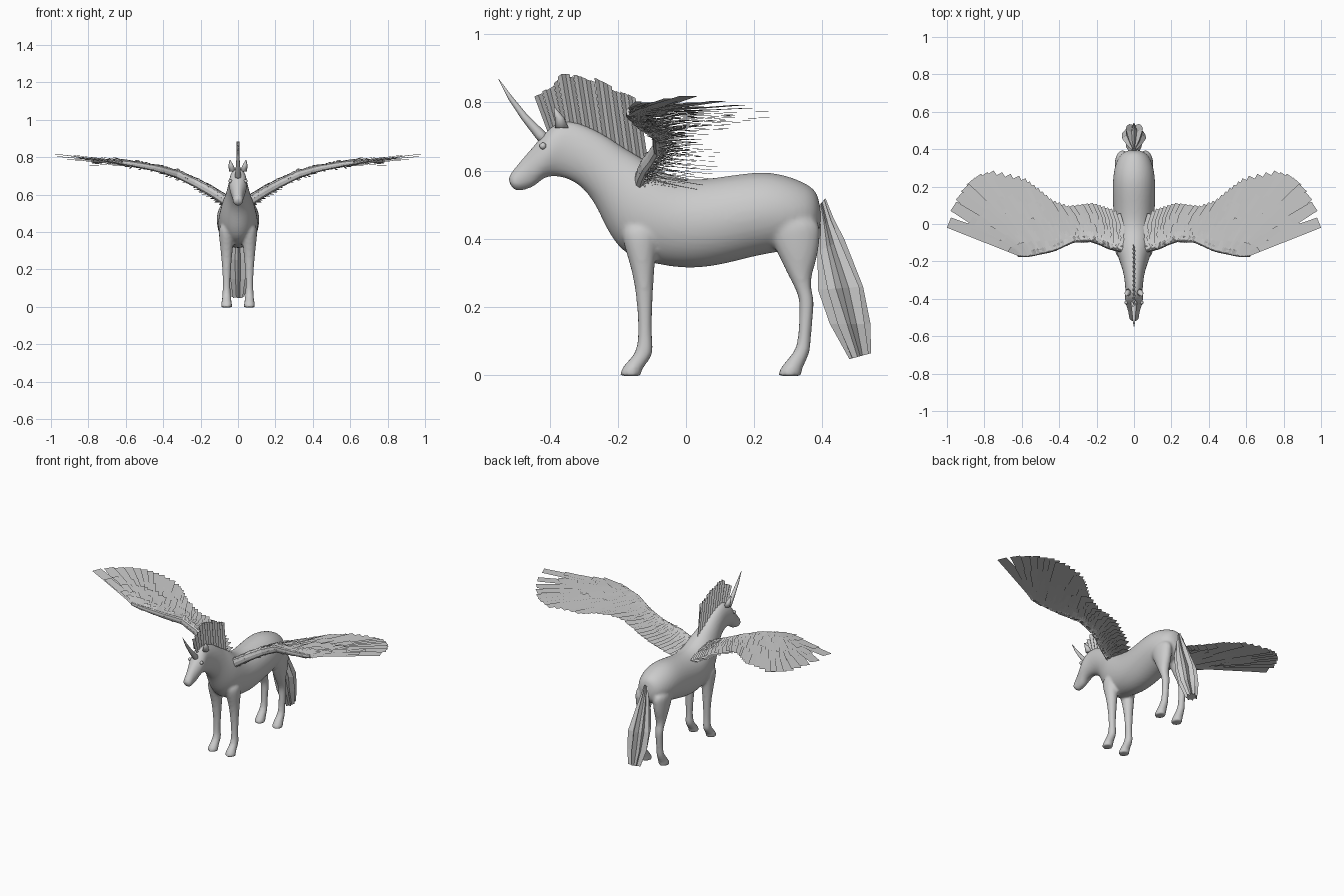
import bpy, bmesh, math, random
from mathutils import Vector

random.seed(4)
if "Cube" in bpy.data.objects:
    bpy.data.objects.remove(bpy.data.objects["Cube"])

COLOUR = (0.6, 0.6, 0.6, 1)
grey = bpy.data.materials.new("light_grey")
grey.use_nodes = True
grey.diffuse_color = COLOUR
grey.node_tree.nodes["Principled BSDF"].inputs["Base Color"].default_value = COLOUR


def finish(bm, name, smooth=False, mirror=False, recalc=True):
    """Turn a bmesh into a named object with the grey material."""
    if recalc:
        bmesh.ops.recalc_face_normals(bm, faces=bm.faces[:])
    for face in bm.faces:
        face.smooth = smooth
    mesh = bpy.data.meshes.new(name)
    bm.to_mesh(mesh)
    bm.free()
    mesh.materials.append(grey)
    obj = bpy.data.objects.new(name, mesh)
    bpy.context.collection.objects.link(obj)
    if mirror:
        obj.modifiers.new("Mirror", 'MIRROR').use_mirror_merge = False
    return obj


def loft(bm, rings, n=12, ragged=False):
    """Skin elliptical rings, each spanning two opposite points with a half width."""
    loops = []
    for a, b, width in rings:
        a, b = Vector(a), Vector(b)
        centre, axis = (a + b) / 2, (a - b) / 2
        loop = []
        for i in range(n):
            t = math.tau * i / n
            k = 1.0
            if ragged:
                k = random.uniform(0.45, 0.7) if i % 2 else random.uniform(0.85, 1)
            offset = axis * math.cos(t) + Vector((width * math.sin(t), 0, 0))
            loop.append(bm.verts.new(centre + offset * k))
        loops.append(loop)
    for p, q in zip(loops, loops[1:]):
        for i in range(n):
            j = (i + 1) % n
            bm.faces.new((p[i], p[j], q[j], q[i]))
    bm.faces.new(loops[0])
    bm.faces.new(loops[-1])


def along(path, s):
    """Point at s (0 to 1) on a path of (s, coordinates...) stations."""
    for p, q in zip(path, path[1:]):
        if s <= q[0]:
            f = (s - p[0]) / (q[0] - p[0])
            return Vector(p[1:]).lerp(Vector(q[1:]), f)
    return Vector(path[-1][1:])


# Body, neck and head: top y, z, bottom y, z, half width
TORSO = [
    (.39, .53, .40, .45, .03), (.365, .56, .385, .39, .08), (.30, .59, .31, .36, .11),
    (.22, .605, .22, .35, .12), (.10, .585, .10, .315, .117), (0, .575, 0, .305, .113),
    (-.07, .60, -.09, .32, .108), (-.13, .645, -.175, .34, .098), (-.18, .67, -.23, .41, .078),
    (-.23, .705, -.265, .50, .062), (-.29, .735, -.315, .56, .052), (-.345, .753, -.37, .58, .047),
    (-.39, .74, -.405, .58, .052), (-.425, .70, -.425, .57, .047), (-.463, .657, -.445, .55, .036),
    (-.497, .617, -.467, .543, .029), (-.52, .588, -.495, .537, .028), (-.523, .57, -.51, .547, .018)]

# Legs: height, front y, back y, half width
FRONT_LEG = [
    (.45, -.20, -.07, .045), (.37, -.182, -.085, .042), (.30, -.157, -.093, .033),
    (.2, -.143, -.098, .024), (.12, -.141, -.1, .02), (.08, -.145, -.095, .023),
    (.055, -.157, -.098, .024), (.03, -.182, -.118, .027), (.012, -.194, -.13, .031)]
HIND_LEG = [
    (.47, .22, .40, .045), (.4, .245, .397, .044), (.34, .275, .387, .038),
    (.29, .30, .368, .03), (.25, .322, .368, .026), (.22, .332, .378, .025),
    (.18, .332, .374, .022), (.1, .328, .367, .02), (.07, .318, .366, .023),
    (.04, .292, .353, .026), (.012, .27, .34, .031)]

bm = bmesh.new()
loft(bm, [((0, ty, tz), (0, by, bz), w) for ty, tz, by, bz, w in TORSO])
for side in (1, -1):
    for leg in (FRONT_LEG, HIND_LEG):
        hoof = leg[-1][1:]
        rows = leg + [(0,) + hoof, (-.004,) + hoof]
        x = .061 * side
        loft(bm, [((x, y0, z), (x, y1, z), w) for z, y0, y1, w in rows])
body = finish(bm, "body", smooth=True)
sub = body.modifiers.new("Round", 'SUBSURF')
sub.levels = sub.render_levels = 2
blend = body.modifiers.new("Blend", 'REMESH')
blend.mode = 'VOXEL'
blend.voxel_size = 0.008
blend.use_smooth_shade = True
relax = body.modifiers.new("Relax", 'SMOOTH')
relax.factor, relax.iterations = 0.5, 4

# Ears
bm = bmesh.new()
loft(bm, [((.03, -.385, .725), (.03, -.345, .725), .018),
          ((.037, -.385, .755), (.037, -.357, .755), .014),
          ((.043, -.388, .785), (.043, -.384, .785), .002)], n=8)
finish(bm, "ears", smooth=True, mirror=True)

# Eyes
bm = bmesh.new()
bmesh.ops.create_uvsphere(bm, u_segments=12, v_segments=8, radius=.01)
bmesh.ops.translate(bm, verts=bm.verts[:], vec=(.041, -.42, .672))
finish(bm, "eyes", smooth=True, mirror=True)

# Horn: a tapering curve from the forehead
HORN = [(-.405, .68, .018), (-.43, .707, .016), (-.475, .758, .011), (-.517, .815, .007), (-.55, .868, .001)]
bm = bmesh.new()
loft(bm, [((0, y + r * .7, z + r * .7), (0, y - r * .7, z - r * .7), r) for y, z, r in HORN])
finish(bm, "horn", smooth=True)

# Mane: a pleated upright fan along the crest of the neck
CREST = [(0, -.405, .71), (.2, -.36, .735), (.5, -.27, .715), (.8, -.17, .65), (1, -.11, .62)]
FRINGE = [(0, -.445, .825), (.15, -.40, .85), (.27, -.365, .882), (.45, -.31, .885),
          (.65, -.245, .86), (.8, -.195, .835), (1, -.137, .805)]
bm = bmesh.new()
LOCKS = 26
for i in range(LOCKS):
    lift = random.uniform(-.012, .004)
    corners = []
    for j in (i, i + 1):
        x = .008 if j % 2 else -.008
        low, high = along(CREST, j / LOCKS), along(FRINGE, j / LOCKS)
        corners.append((bm.verts.new((x * .5, *low)), bm.verts.new((x, high.x, high.y + lift))))
    (a, b), (c, d) = corners
    bm.faces.new((a, c, d, b))
finish(bm, "mane", recalc=False)

# Tail: a ragged, folded bundle of hair
TAIL = [(.41, .52, .385, .49, .012), (.435, .46, .385, .43, .028), (.467, .40, .38, .36, .045),
        (.53, .26, .387, .25, .068), (.547, .15, .42, .15, .065), (.548, .065, .475, .045, .04)]
bm = bmesh.new()
loft(bm, [((0, y0, z0), (0, y1, z1), w) for y0, z0, y1, z1, w in TAIL], n=16, ragged=True)
finish(bm, "tail")

# Wings: feathers run from the wing arm to the trailing edge
ARM = [(0, .06, -.14, .565), (.12, .13, -.125, .61), (.27, .22, -.085, .66), (.43, .325, -.09, .71),
       (.6, .43, -.14, .74), (.85, .565, -.17, .765), (1, .62, -.17, .772)]
EDGE = [(0, .08, .02, .53), (.1, .165, .065, .58), (.25, .27, .095, .65), (.4, .4, .07, .70),
        (.5, .485, .10, .725), (.6, .565, .17, .74), (.7, .645, .23, .745), (.8, .8, .255, .75),
        (.87, .88, .23, .76), (.93, .94, .155, .78), (.97, .98, .075, .795), (1, 1, -.02, .81)]


def thickness(s):
    return .03 - .018 * s


def feather(bm, root, tip, width):
    """Blunt flat feather whose outer edge runs from root to tip."""
    run = tip - root
    inner = Vector((-run.y, run.x, 0)).normalized() * width
    shoulder = root.lerp(tip, .6)
    points = (root, shoulder, tip, tip + inner * .9, shoulder + inner, root + inner * .5)
    bm.faces.new([bm.verts.new(p) for p in points])


bm = bmesh.new()
# Each layer: share of the full length, feather count, height above the arm, width
LAYERS = [(1, 36, 0, .065), (.72, 40, .3, .05), (.5, 50, .6, .04), (.3, 60, .85, .03), (.15, 80, 1, .022)]
for reach, count, height, width in LAYERS:
    for side in ((1, -1) if height else (1,)):
        for i in range(count):
            s = i / (count - 1)
            root, tip = along(ARM, s), along(EDGE, s)
            tip = root.lerp(tip, reach * (random.uniform(.9, 1.03) if height else 1))
            up = Vector((0, 0, side * thickness(s)))
            wobble = Vector((0, 0, random.uniform(-.004, .004) + .0002 * i))
            feather(bm, root + up * height, tip + up * height * .45 + wobble, width)

# Short ragged plumage wrapped around the front of the wing arm
for row in range(5):
    angle = math.radians(-70 + 35 * row)
    for i in range(60):
        s = i / 60
        out = Vector((0, -math.cos(angle) * .5, math.sin(angle))) * thickness(s)
        root = along(ARM, s) + out * random.uniform(.8, 1.15)
        tip = root + Vector((.014, .024, random.uniform(-.012, .012)))
        feather(bm, root, tip, .014)
finish(bm, "wing_feathers", mirror=True, recalc=False)

# Wing arms under the plumage
bm = bmesh.new()
rings = []
for i in range(15):
    p, h = along(ARM, i / 14), thickness(i / 14) * .9
    up = Vector((-.3 * h, 0, h))
    rings.append((p + up, p - up))
loops = []
for top, bottom in rings:
    c, up = (top + bottom) / 2, (top - bottom) / 2
    back = Vector((0, up.length * .5, 0))
    loops.append([bm.verts.new(c + up * math.cos(t) + back * math.sin(t))
                  for t in (math.tau * k / 8 for k in range(8))])
for p, q in zip(loops, loops[1:]):
    for k in range(8):
        bm.faces.new((p[k], p[k - 1], q[k - 1], q[k]))
bm.faces.new(loops[0])
bm.faces.new(loops[-1])
finish(bm, "wing_arms", mirror=True)
